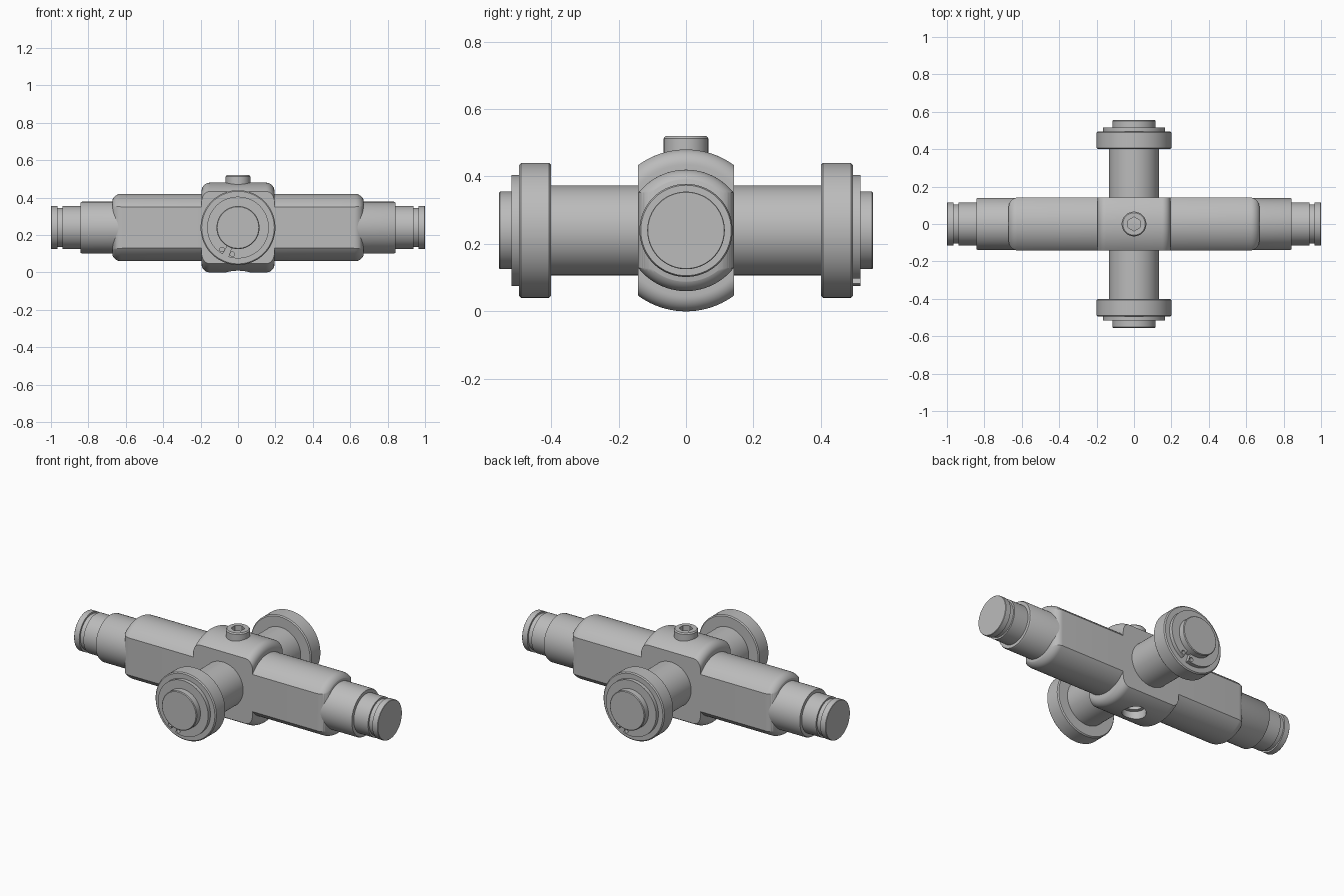
import bpy, bmesh
from math import sin, cos, pi, radians
from mathutils import Matrix

if "Cube" in bpy.data.objects:
    bpy.data.objects.remove(bpy.data.objects["Cube"])

AXIS_Z = 0.24
ALONG_X = Matrix.Translation((0, 0, AXIS_Z))
ALONG_Z = Matrix.Rotation(-pi / 2, 4, 'Y')

steel = bpy.data.materials.new("grey_steel")
steel.use_nodes = True
GREY = (0.5, 0.5, 0.5, 1)
steel.diffuse_color = GREY
steel.node_tree.nodes["Principled BSDF"].inputs["Base Color"].default_value = GREY


def finish(name, bm, matrix):
    bm.transform(matrix)
    bmesh.ops.recalc_face_normals(bm, faces=bm.faces)
    mesh = bpy.data.meshes.new(name)
    bm.to_mesh(mesh)
    bm.free()
    mesh.materials.append(steel)
    obj = bpy.data.objects.new(name, mesh)
    bpy.context.collection.objects.link(obj)
    return obj


def lathe(name, profile, matrix=ALONG_X, sides=96):
    """Turn (position, radius) points around the local x axis."""
    bm = bmesh.new()
    rings = []
    for a, r in profile:
        rings.append([bm.verts.new((a, r * cos(2 * pi * i / sides), r * sin(2 * pi * i / sides)))
                      for i in range(sides)])
    for lower, upper in zip(rings, rings[1:]):
        for i in range(sides):
            j = (i + 1) % sides
            bm.faces.new((lower[i], lower[j], upper[j], upper[i]))
    bm.faces.new(rings[0])
    bm.faces.new(rings[-1])
    return finish(name, bm, matrix)


def prism(name, points, depth, matrix):
    """Extrude a flat outline; points lie in local x, y."""
    bm = bmesh.new()
    face = bm.faces.new([bm.verts.new((x, y, 0)) for x, y in points])
    top = bmesh.ops.extrude_face_region(bm, geom=[face])["geom"]
    bmesh.ops.translate(bm, vec=(0, 0, depth), verts=[v for v in top if isinstance(v, bmesh.types.BMVert)])
    return finish(name, bm, matrix)


def arc(cx, cy, r, start, end, steps=10):
    return [(cx + r * cos(radians(start + (end - start) * i / steps)),
             cy + r * sin(radians(start + (end - start) * i / steps))) for i in range(steps + 1)]


def mirrored(half):
    return [(-a, r) for a, r in reversed(half)] + half


def select(obj):
    bpy.ops.object.select_all(action='DESELECT')
    obj.select_set(True)
    bpy.context.view_layer.objects.active = obj


def carve(obj, tool, operation='DIFFERENCE'):
    select(obj)
    mod = obj.modifiers.new("carve", 'BOOLEAN')
    mod.operation, mod.solver, mod.object = operation, 'EXACT', tool
    bpy.ops.object.modifier_apply(modifier=mod.name)
    bpy.data.objects.remove(tool)


# Central body: turned barrel with a larger hub, flattened front and back
hub = arc(0.15, 0.195, 0.045, 90, 0)
barrel = arc(0.625, 0.13, 0.05, 90, 0)
body = lathe("body", mirrored(hub + [(0.195, 0.18)] + barrel))
w, d, r = 0.67, 0.142, 0.05
outline = (arc(w - r, d - r, r, 0, 90) + arc(r - w, d - r, r, 90, 180)
           + arc(r - w, r - d, r, 180, 270) + arc(w - r, r - d, r, 270, 360))
carve(body, prism("flat_tool", outline, 0.8, Matrix.Translation((0, 0, -0.1))), 'INTERSECT')

# Stepped hole in the underside of the hub
carve(body, lathe("hole_tool", [(-0.05, 0.066), (0.05, 0.066), (0.05, 0.045), (0.09, 0.045)], ALONG_Z, 48))

# Stepped shaft with a groove near each end
shaft = lathe("shaft", mirrored([
    (0.835, 0.138), (0.843, 0.134), (0.843, 0.115), (0.937, 0.115), (0.937, 0.105),
    (0.965, 0.105), (0.965, 0.115), (0.998, 0.115), (1.0, 0.113)]))

# Cross arms with bearing flange and split retaining ring
parts = [body, shaft]
for side, angle in (("front", -pi / 2), ("back", pi / 2)):
    place = ALONG_X @ Matrix.Rotation(angle, 4, 'Z')
    parts.append(lathe(side + "_arm", [(0.02, 0.133), (0.45, 0.133), (0.45, 0.115),
                                       (0.551, 0.115), (0.555, 0.111)], place))
    parts.append(lathe(side + "_flange", [(0.4, 0.194), (0.406, 0.2), (0.489, 0.2), (0.495, 0.194)], place))
    # local x, y, z of the ring outline map to the arm's y, z, x
    stand = place @ Matrix(((0, 0, 1, 0.49), (1, 0, 0, 0), (0, 1, 0, 0), (0, 0, 0, 1)))
    ring = prism(side + "_retaining_ring",
                 arc(0, 0, 0.165, 252, 600, 90) + arc(0, 0, 0.113, 600, 252, 90), 0.027, stand)
    for turn in (234, 258):
        x, y = 0.145 * cos(radians(turn)), 0.145 * sin(radians(turn))
        carve(ring, prism("ear_tool", arc(x, y, 0.012, 0, 345, 23), 0.06,
                          stand @ Matrix.Translation((0, 0, -0.02))))
    parts.append(ring)

# Top plug with hexagonal socket
plug = lathe("top_plug", [(0.44, 0.066), (0.513, 0.066), (0.52, 0.06)], ALONG_Z, 48)
carve(plug, lathe("socket_tool", [(0.475, 0.037), (0.6, 0.037)], ALONG_Z, 6))
parts.append(plug)

for obj in parts:
    select(obj)
    bpy.ops.object.shade_smooth_by_angle(angle=radians(30))
